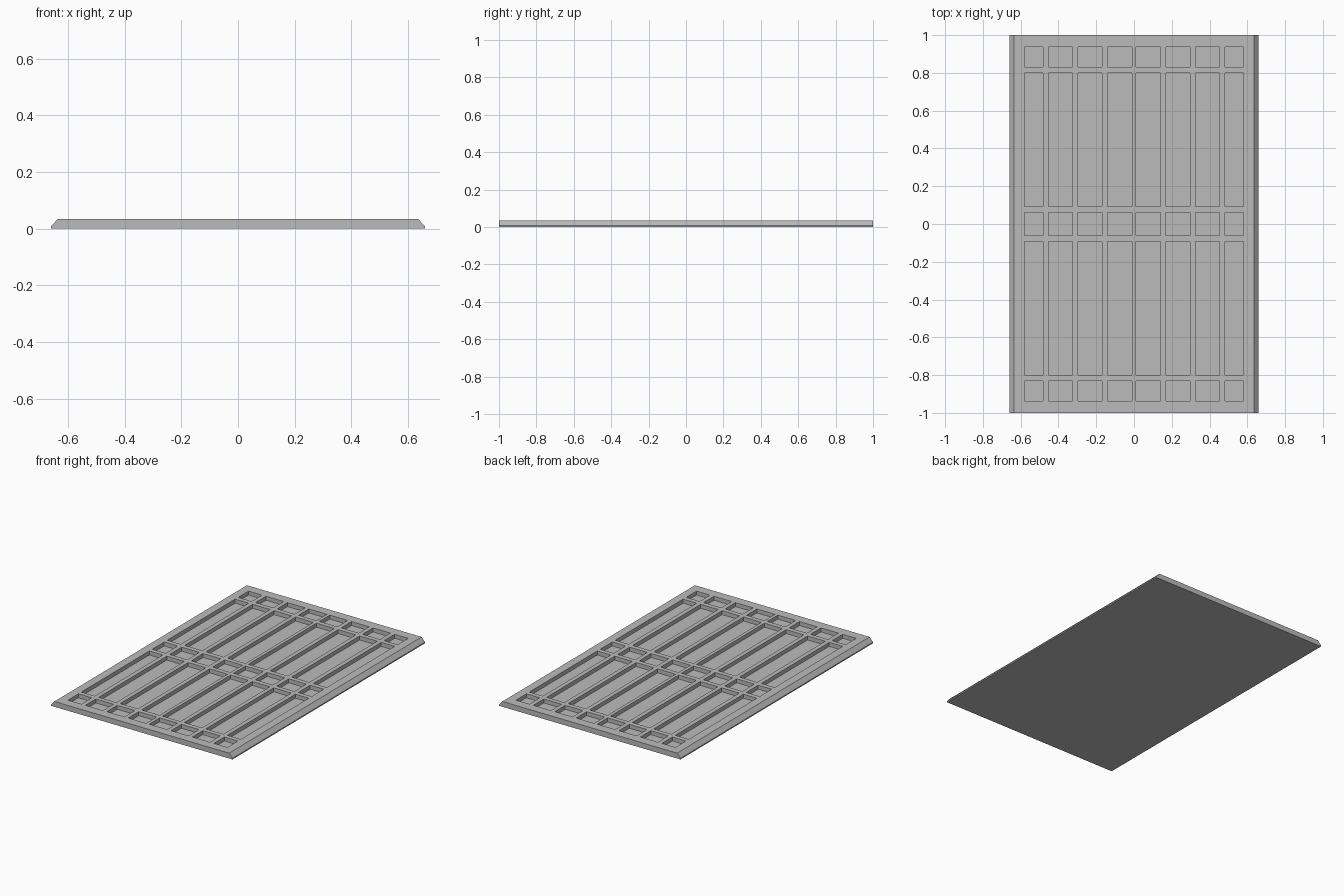
import bpy, bmesh
from mathutils import Vector

cube = bpy.data.objects.get("Cube")
if cube:
    bpy.data.objects.remove(cube, do_unlink=True)

THICK, LIP, DEPTH = 0.035, 0.008, 0.026
HALF_W, HALF_TOP, HALF_L = 0.66, 0.635, 1.0


def mirrored(spans):
    return spans + [(-b, -a) for a, b in spans]


# Pocket columns and rows, symmetric about the centre
columns = mirrored([(0.011, 0.141), (0.169, 0.297), (0.325, 0.453), (0.482, 0.58)])
rows = mirrored([(0.093, 0.799), (0.83, 0.938)]) + [(-0.062, 0.062)]

# Plain concrete-like grey
grey = bpy.data.materials.new("Grey")
grey.use_nodes = True
colour = (0.5, 0.5, 0.5, 1)
grey.diffuse_color = colour
grey.node_tree.nodes["Principled BSDF"].inputs["Base Color"].default_value = colour

# Slab: bevelled profile extruded along its length
bm = bmesh.new()
right = [(HALF_W, 0), (HALF_W, LIP), (HALF_TOP, THICK)]
profile = right + [(-x, z) for x, z in reversed(right)]
end = bm.faces.new([bm.verts.new((x, -HALF_L, z)) for x, z in profile])
made = bmesh.ops.extrude_face_region(bm, geom=[end], use_keep_orig=True)["geom"]
bmesh.ops.translate(bm, vec=(0, 2 * HALF_L, 0),
                    verts=[v for v in made if isinstance(v, bmesh.types.BMVert)])
bmesh.ops.recalc_face_normals(bm, faces=bm.faces[:])


def top_faces():
    return [f for f in bm.faces if f.normal.z > 0.99]


# Score the top face along every pocket edge
for spans, axis in ((columns, Vector((1, 0, 0))), (rows, Vector((0, 1, 0)))):
    for edge in (e for span in spans for e in span):
        faces = top_faces()
        geom = faces + list({e for f in faces for e in f.edges}) + list({v for f in faces for v in f.verts})
        bmesh.ops.bisect_plane(bm, geom=geom, plane_co=axis * edge, plane_no=axis, dist=1e-5)
        bm.normal_update()


def inside(value, spans):
    return any(a < value < b for a, b in spans)


# Sink the pockets
pockets = [f for f in top_faces()
           if inside(f.calc_center_median().x, columns) and inside(f.calc_center_median().y, rows)]
floors = bmesh.ops.extrude_discrete_faces(bm, faces=pockets)["faces"]
bmesh.ops.translate(bm, vec=(0, 0, -DEPTH), verts=list({v for f in floors for v in f.verts}))
bmesh.ops.recalc_face_normals(bm, faces=bm.faces[:])

mesh = bpy.data.meshes.new("panel")
bm.to_mesh(mesh)
bm.free()
mesh.materials.append(grey)
panel = bpy.data.objects.new("pocketed_panel", mesh)
bpy.context.collection.objects.link(panel)
